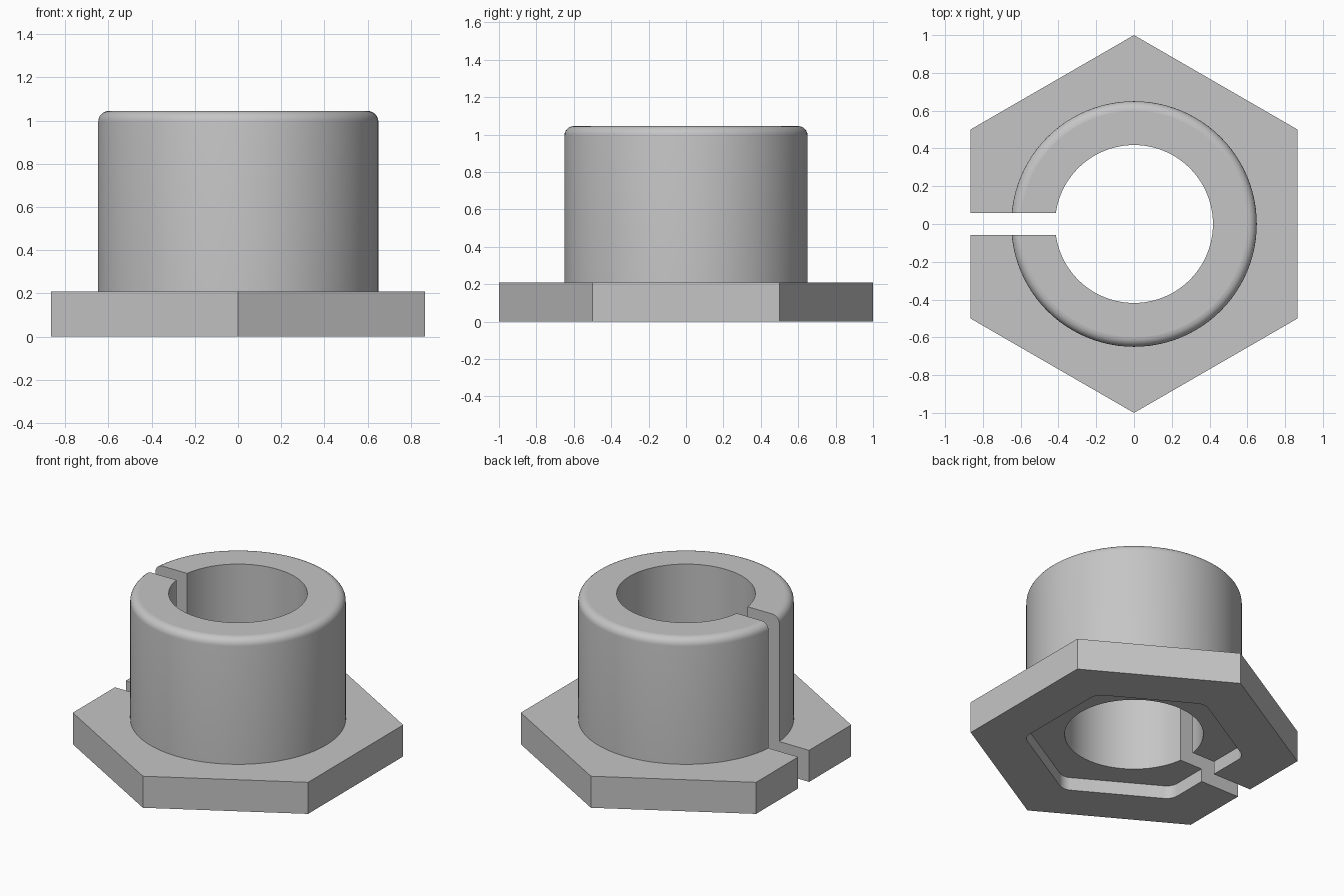
import bpy, bmesh
from math import sin, cos, pi, radians

cube = bpy.data.objects.get("Cube")
if cube:
    bpy.data.objects.remove(cube, do_unlink=True)

HEIGHT, FLANGE_H, RECESS_H = 1.045, 0.21, 0.087
COLLAR_R, BORE_R, FILLET, SLOT_W = 0.65, 0.418, 0.05, 0.114
SEGMENTS = 96

steel = bpy.data.materials.new("grey_metal")
steel.use_nodes = True
grey = (0.56, 0.56, 0.56, 1)
steel.diffuse_color = grey
steel.node_tree.nodes["Principled BSDF"].inputs["Base Color"].default_value = grey


def prism(name, radius, sides, z0, z1, turn=0.0, round_corners=0.0, round_top=0.0):
    """Upright prism, optionally with rounded corners or a rounded top rim."""
    bm = bmesh.new()
    ring = [bm.verts.new((radius * cos(turn + 2 * pi * i / sides),
                          radius * sin(turn + 2 * pi * i / sides), z0)) for i in range(sides)]
    base = bm.faces.new(ring)
    moved = bmesh.ops.extrude_face_region(bm, geom=[base])["geom"]
    top = [v for v in moved if isinstance(v, bmesh.types.BMVert)]
    bmesh.ops.translate(bm, verts=top, vec=(0, 0, z1 - z0))
    bmesh.ops.recalc_face_normals(bm, faces=bm.faces)
    if round_corners:
        upright = [e for e in bm.edges if abs(e.verts[0].co.z - e.verts[1].co.z) > 1e-4]
        bmesh.ops.bevel(bm, geom=upright, offset=round_corners, segments=5,
                        profile=0.5, affect='EDGES')
    if round_top:
        rim = [e for e in bm.edges if all(v.co.z > z1 - 1e-4 for v in e.verts)]
        bmesh.ops.bevel(bm, geom=rim, offset=round_top, segments=6,
                        profile=0.5, affect='EDGES')
    return finish(name, bm)


def finish(name, bm):
    mesh = bpy.data.meshes.new(name)
    bm.to_mesh(mesh)
    bm.free()
    mesh.materials.append(steel)
    obj = bpy.data.objects.new(name, mesh)
    bpy.context.collection.objects.link(obj)
    return obj


def combine(target, tool, operation):
    """Apply a boolean and discard the tool."""
    mod = target.modifiers.new(tool.name, 'BOOLEAN')
    mod.operation, mod.solver, mod.object = operation, 'EXACT', tool
    bpy.context.view_layer.objects.active = target
    bpy.ops.object.modifier_apply(modifier=mod.name)
    bpy.data.objects.remove(tool, do_unlink=True)


# Hexagonal flange with the round collar on it
bushing = prism("split_hex_bushing", 1.0, 6, 0, FLANGE_H, turn=pi / 2)
combine(bushing, prism("collar", COLLAR_R, SEGMENTS, FLANGE_H * 0.7, HEIGHT,
                       round_top=FILLET), 'UNION')

# Through bore
combine(bushing, prism("bore", BORE_R, SEGMENTS, -0.2, HEIGHT + 0.2), 'DIFFERENCE')

# Shallow hexagonal recess underneath
combine(bushing, prism("recess", 0.67, 6, -0.2, RECESS_H, turn=pi / 2,
                       round_corners=0.045), 'DIFFERENCE')

# Slot splitting the right-hand side
bm = bmesh.new()
bmesh.ops.create_cube(bm, size=1)
bmesh.ops.scale(bm, vec=(1.2, SLOT_W, 2), verts=bm.verts)
bmesh.ops.translate(bm, vec=(-0.6, 0, 0.5), verts=bm.verts)
combine(bushing, finish("slot", bm), 'DIFFERENCE')

# Smooth the curved walls, keep level faces flat
bpy.ops.object.select_all(action='DESELECT')
bushing.select_set(True)
bpy.context.view_layer.objects.active = bushing
bpy.ops.object.shade_smooth_by_angle(angle=radians(30))
for face in bushing.data.polygons:
    if abs(face.normal.z) > 0.999:
        face.use_smooth = False
